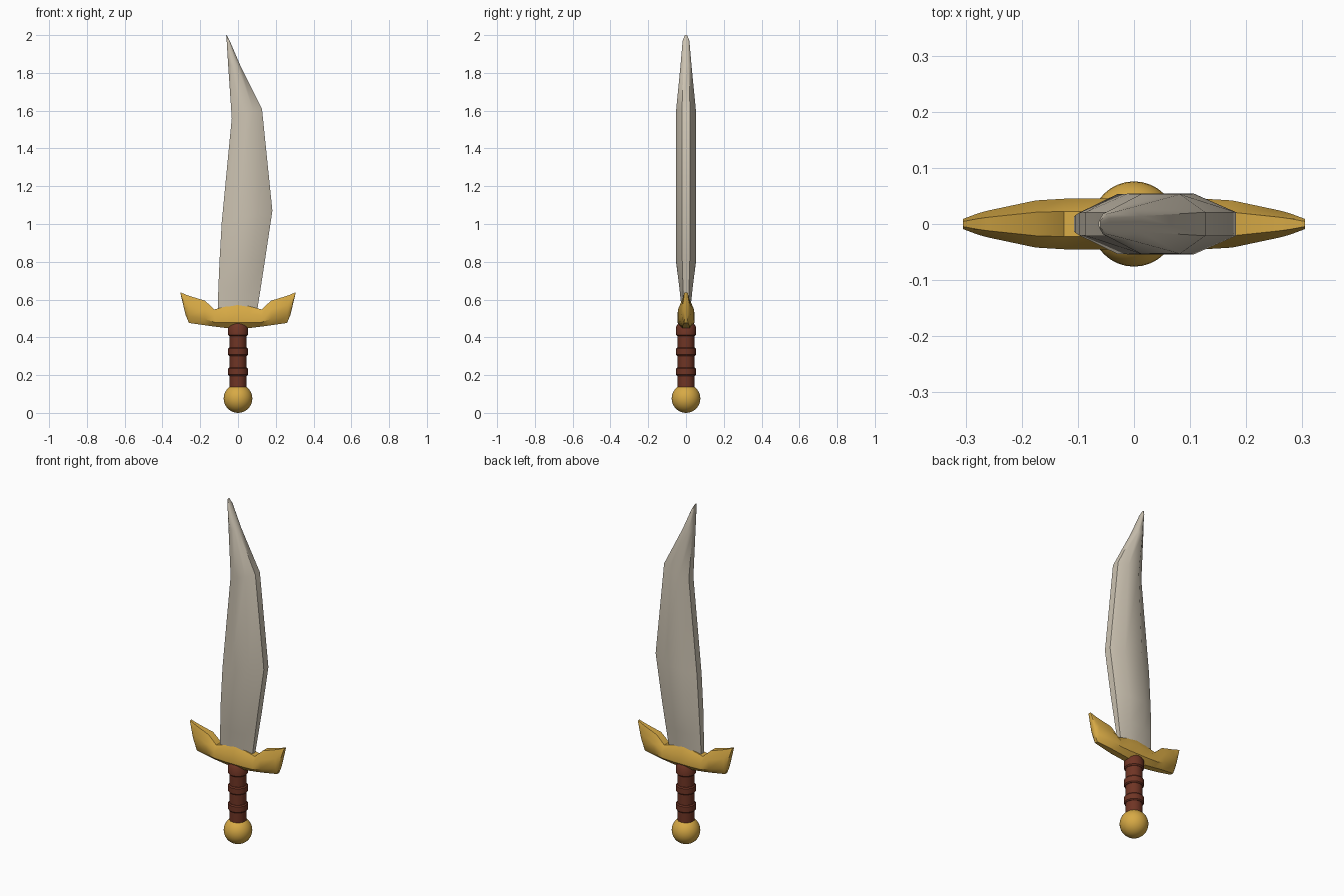
import bpy, bmesh, math

if "Cube" in bpy.data.objects:
    bpy.data.objects.remove(bpy.data.objects["Cube"])


def material(name, rgb):
    m = bpy.data.materials.new(name)
    m.diffuse_color = (*rgb, 1)
    m.use_nodes = True
    m.node_tree.nodes["Principled BSDF"].inputs["Base Color"].default_value = m.diffuse_color
    return m


STEEL = material("warm steel", (0.60, 0.54, 0.44))
GOLD = material("gold", (0.68, 0.40, 0.06))
LEATHER = material("brown leather", (0.16, 0.035, 0.018))


def finish(ob, mat, angle):
    ob.data.materials.append(mat)
    bpy.ops.object.select_all(action='DESELECT')
    ob.select_set(True)
    bpy.context.view_layer.objects.active = ob
    bpy.ops.object.shade_smooth_by_angle(angle=math.radians(angle))


def loft(name, rings, mat, angle):
    """Skin a series of equal-length closed rings and cap both ends."""
    bm = bmesh.new()
    loops = [[bm.verts.new(p) for p in ring] for ring in rings]
    n = len(loops[0])
    for a, b in zip(loops, loops[1:]):
        for i in range(n):
            j = (i + 1) % n
            bm.faces.new((a[i], a[j], b[j], b[i]))
    bm.faces.new(loops[0])
    bm.faces.new(loops[-1])
    bmesh.ops.recalc_face_normals(bm, faces=bm.faces)
    me = bpy.data.meshes.new(name)
    bm.to_mesh(me)
    bm.free()
    ob = bpy.data.objects.new(name, me)
    bpy.context.collection.objects.link(ob)
    finish(ob, mat, angle)
    return ob


# Blade: (left x, left z, right x, right z, half thickness, edge half thickness)
stations = [
    (-0.108, 0.52, 0.098, 0.52, 0.020, 0.012),
    (-0.104, 0.66, 0.120, 0.66, 0.035, 0.016),
    (-0.098, 0.80, 0.143, 0.81, 0.053, 0.020),
    (-0.086, 1.01, 0.182, 1.07, 0.054, 0.021),
    (-0.033, 1.56, 0.127, 1.61, 0.053, 0.021),
    (-0.052, 1.84, 0.012, 1.84, 0.029, 0.014),
    (-0.060, 1.97, -0.044, 1.97, 0.018, 0.010),
    (-0.063, 2.00, -0.060, 2.00, 0.006, 0.004),
]
section = [(0, -1), (0.28, -2), (0.72, -2), (1, -1),
           (1, 1), (0.72, 2), (0.28, 2), (0, 1)]
rings = []
for xl, zl, xr, zr, thick, edge in stations:
    rings.append([(xl + (xr - xl) * t,
                   math.copysign(thick if abs(s) == 2 else edge, s),
                   zl + (zr - zl) * t) for t, s in section])
loft("blade", rings, STEEL, 50)

# Crossguard: (x, bottom z, top z, half thickness), mirrored from the centre
half = [
    (0.000, 0.445, 0.577, 0.045),
    (0.060, 0.449, 0.564, 0.045),
    (0.125, 0.457, 0.548, 0.045),
    (0.175, 0.464, 0.594, 0.042),
    (0.260, 0.476, 0.620, 0.024),
    (0.278, 0.520, 0.627, 0.019),
    (0.305, 0.634, 0.638, 0.009),
]
full = [(-x, b, t, w) for x, b, t, w in reversed(half[1:])] + half
guard_section = [(-0.4, 0), (-1, 0.25), (-1, 0.65), (-0.5, 1),
                 (0.5, 1), (1, 0.65), (1, 0.25), (0.4, 0)]
loft("crossguard", [[(x, w * y, b + (t - b) * h) for y, h in guard_section]
                    for x, b, t, w in full], GOLD, 40)


def turned(name, profile, mat, n=16):
    """Round part from (radius, z) pairs."""
    loft(name, [[(r * math.cos(math.tau * i / n), r * math.sin(math.tau * i / n), z)
                 for i in range(n)] for r, z in profile], mat, 35)


# Grip core, wrapped bands and top collar
turned("grip", [(0.045, 0.12), (0.045, 0.46)], LEATHER)
for z in (0.218, 0.324):
    turned("grip_band", [(0.048, z - 0.022), (0.053, z - 0.016),
                         (0.053, z + 0.016), (0.048, z + 0.022)], LEATHER)
turned("grip_collar", [(0.046, 0.406), (0.053, 0.413),
                       (0.053, 0.456), (0.042, 0.472)], LEATHER)

# Pommel
bpy.ops.mesh.primitive_uv_sphere_add(segments=32, ring_count=16, radius=0.076,
                                     location=(0, 0, 0.076))
pommel = bpy.context.object
pommel.name = "pommel"
finish(pommel, GOLD, 40)
